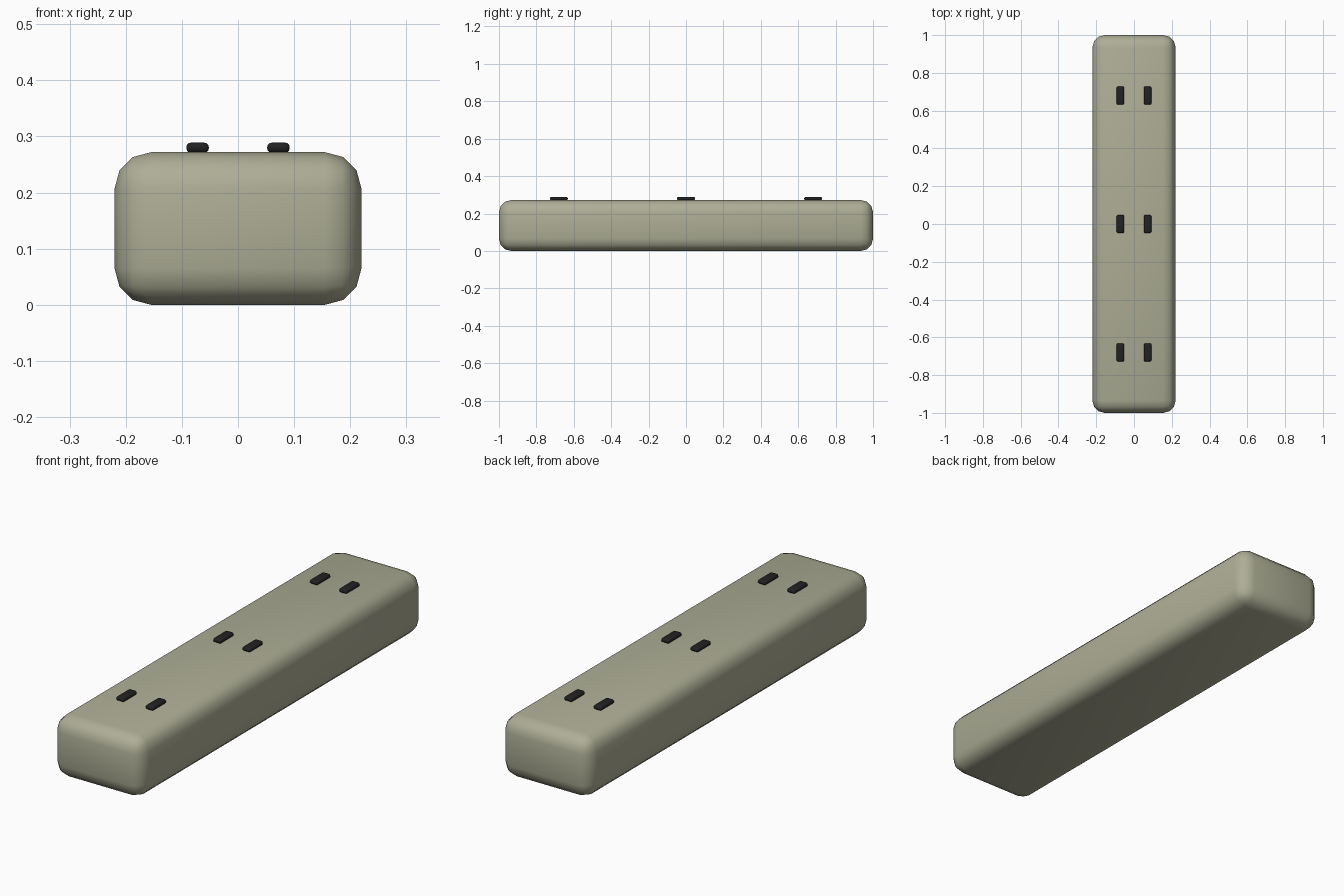
import bpy

if "Cube" in bpy.data.objects:
    bpy.data.objects.remove(bpy.data.objects["Cube"])


def material(name, rgb):
    m = bpy.data.materials.new(name)
    m.diffuse_color = (*rgb, 1.0)
    m.use_nodes = True
    m.node_tree.nodes["Principled BSDF"].inputs["Base Color"].default_value = m.diffuse_color
    return m


def rounded_box(name, size, centre, radius, segments, mat):
    bpy.ops.mesh.primitive_cube_add(size=1, location=centre)
    ob = bpy.context.object
    ob.name = name
    ob.scale = size
    bpy.ops.object.transform_apply(location=False, rotation=False, scale=True)
    bev = ob.modifiers.new("rounding", 'BEVEL')
    bev.width = radius
    bev.segments = segments
    bpy.ops.object.modifier_apply(modifier=bev.name)
    bpy.ops.object.shade_smooth_by_angle(angle=0.7)
    ob.data.materials.append(mat)
    return ob


casing = material("beige grey plastic", (0.42, 0.42, 0.305))
dark = material("black", (0.016, 0.016, 0.016))

# Long rounded casing
rounded_box("strip_body", (0.44, 2.0, 0.272), (0, 0, 0.136), 0.065, 3, casing)

# Three pairs of raised socket slots on top
for row, y in enumerate((-0.68, 0.0, 0.68)):
    for side, x in (("left", -0.072), ("right", 0.072)):
        rounded_box(f"socket_slot_{row + 1}_{side}", (0.04, 0.096, 0.018),
                    (x, y, 0.28), 0.008, 3, dark)
